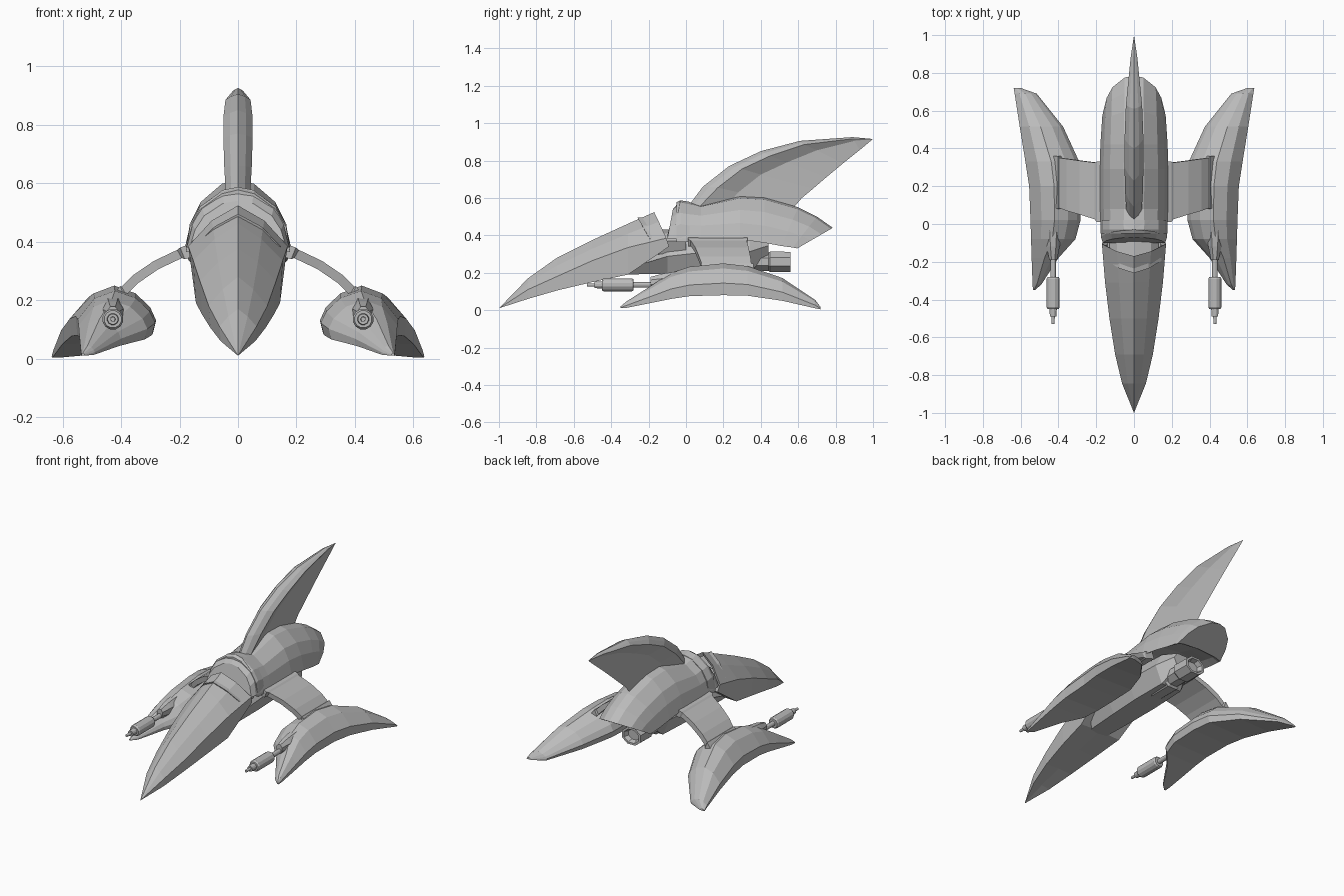
import bpy, bmesh, math

if "Cube" in bpy.data.objects:
    bpy.data.objects.remove(bpy.data.objects["Cube"], do_unlink=True)

grey = bpy.data.materials.new("hull_grey")
grey.use_nodes = True
COLOUR = (0.5, 0.5, 0.5, 1)
grey.diffuse_color = COLOUR
grey.node_tree.nodes["Principled BSDF"].inputs["Base Color"].default_value = COLOUR


def loft(name, rings, paired=False):
    """Skin a list of equal-length rings and cap both ends."""
    bm = bmesh.new()
    loops = [[bm.verts.new(p) for p in ring] for ring in rings]
    n = len(loops[0])
    for a, b in zip(loops, loops[1:]):
        for i in range(n):
            j = (i + 1) % n
            bm.faces.new((a[i], a[j], b[j], b[i]))
    bm.faces.new(loops[0])
    bm.faces.new(loops[-1])
    bmesh.ops.remove_doubles(bm, verts=bm.verts, dist=0.0005)
    bmesh.ops.recalc_face_normals(bm, faces=bm.faces)
    mesh = bpy.data.meshes.new(name)
    bm.to_mesh(mesh)
    bm.free()
    mesh.materials.append(grey)
    obj = bpy.data.objects.new(name, mesh)
    bpy.context.collection.objects.link(obj)
    if paired:
        obj.modifiers.new("other_side", 'MIRROR').use_mirror_merge = False
    return obj


def sym(half):
    """Complete a ring from its +x half, listed from top centre to bottom centre."""
    return half + [(-x, y, z) for x, y, z in reversed(half) if x > 0]


def tube(name, x, z, steps, sides, paired=False, stretch=1):
    """Stepped round part along y from (y, radius) pairs."""
    rings = []
    for y, r in steps:
        rings.append([(x + stretch * r * math.cos(a), y, z + r * math.sin(a))
                      for a in (math.tau * (i + 0.5) / sides for i in range(sides))])
    obj = loft(name, rings, paired)
    if sides > 8:
        bpy.context.view_layer.objects.active = obj
        obj.select_set(True)
        bpy.ops.object.shade_smooth_by_angle(angle=math.radians(25))
        obj.select_set(False)
    return obj


# Nose: ridged wedge with a slanted, hollow rear
rings = [[(0, -1, .015)] * 8]
for y, top, w, mid, low in [(-.845, .17, .063, .11, .06), (-.69, .28, .1, .18, .105),
                            (-.5, .375, .13, .265, .15), (-.31, .462, .153, .335, .19)]:
    rings.append(sym([(0, y, top), (w * .52, y, top - (top - mid) * .42),
                      (w, y, mid), (w * .94, y, low), (0, y, low + .005)]))
rear = sym([(0, -.17, .524), (.09, -.145, .472), (.17, -.105, .385),
            (.163, -.09, .34), (0, -.12, .33)])
rings[0] = [(0, -1, .01)] * len(rear)
inner = [(x * .86, y - .01, .38 + (z - .38) * .8) for x, y, z in rear]
deep = [(x, y - .08, z) for x, y, z in inner]
nose = loft("nose", rings + [rear, inner, deep])

# Neck joining nose to body
loft("neck", [sym([(0, y, .43), (.09, y, .41), (.13, y, .37), (.1, y, .3), (0, y, .28)])
              for y in (-.2, 0)])

# Body cowl: arched shell sweeping back
rings = []
for y, w, top, bot, dy in [(-.07, .165, .54, .38, -.03), (-.03, .175, .587, .38, -.04),
                           (.08, .18, .562, .385, 0), (.29, .182, .61, .378, 0),
                           (.42, .178, .602, .36, 0), (.6, .172, .55, .343, -.09),
                           (.7, .168, .5, .335, -.13), (.785, .163, .44, .33, -.19)]:
    h = top - bot
    half = [(w * u, y + dy * d, top - h * d)
            for u, d in [(0, 0), (.3, .05), (.7, .32), (.89, .62), (1, 1)]]
    half += [(w * .75, y + dy, bot + h * .12), (0, y + dy, bot + h * .2)]
    rings.append(sym(half))
loft("body_cowl", rings)

# Collar plate edge at the front of the cowl
loft("cowl_collar", [sym([(0, y, .587 - c), (.055, y, .574 - c), (.13, y, .52 - c),
                          (.165, y, .46 - c), (.178, y, .365),
                          (.14, y, .37), (0, y, .45)])
                     for y, c in ((-.05, .01), (-.03, 0), (.02, .008))])

# Belly keel and engine nozzle
loft("belly", [sym([(0, y, t), (w * .6, y, t), (w, y, (t + b) / 2 + .01),
                    (w * .6, y, b), (0, y, b)])
               for y, w, b, t in [(-.34, .1, .19, .22), (-.1, .12, .195, .36),
                                  (.1, .13, .2, .4), (.34, .12, .205, .4),
                                  (.44, .06, .29, .38)]])
tube("engine_nozzle", 0, .258, [(.2, .065), (.35, .065), (.36, .052), (.44, .052),
                                (.45, .06), (.56, .058), (.56, .045), (.53, .035)],
     8, stretch=1.25)

# Tail fin: thick leading edge stepping in to a thin blade
rings = []
for lead, ridge, step, trail, w in [
        ((-.0, .54), (.06, .54), (.2, .54), (.56, .53), .04),
        ((.09, .66), (.17, .655), (.28, .63), (.62, .6), .047),
        ((.23, .77), (.3, .755), (.4, .725), (.68, .65), .05),
        ((.4, .85), (.45, .825), (.54, .79), (.75, .71), .05),
        ((.61, .905), (.63, .885), (.7, .855), (.84, .785), .043),
        ((.89, .925), (.88, .915), (.9, .905), (.93, .857), .018)]:
    rings.append(sym([(0, *lead), (w * .55, lead[0] * .6 + ridge[0] * .4,
                                   lead[1] * .6 + ridge[1] * .4),
                      (w, *ridge), (.01, *step), (0, *trail)]))
rings.append([(0, 1, .915)] * len(rings[0]))
loft("tail_fin", rings)

# Struts: bent plates with a heavier frame at each end
loft("wing_struts", [[(x - .008, a, z - t), (x - .008, b, z - t), (x + .008, b, z + t),
                      (x + .008, a, z + t)]
                     for x, z, a, b, t in [(.13, .38, .01, .33, .022), (.19, .36, .01, .33, .02),
                                           (.2, .358, .025, .325, .014), (.28, .32, .05, .335, .014),
                                           (.35, .272, .07, .345, .014), (.39, .232, .085, .35, .014),
                                           (.395, .228, .08, .36, .02), (.425, .19, .09, .36, .02)]],
     paired=True)

# Side pods: crescents drooping at both ends
section = [(0, .3), (.07, .55), (.25, .84), (.52, 1), (.78, .84), (1, .38), (.98, 0), (.04, .04)]
pods = [(-.35, .525, .535, .01, .02), (-.32, .49, .537, .012, .045), (-.18, .4, .542, .04, .135),
        (-.08, .31, .545, .06, .2), (.02, .283, .548, .075, .232), (.2, .28, .555, .08, .25),
        (.33, .29, .575, .077, .235), (.515, .375, .605, .05, .172),
        (.69, .515, .632, .01, .055), (.72, .6, .637, .004, .016)]
loft("side_pods", [[(xi + (xo - xi) * u, y, b + (t - b) * v) for u, v in section]
                   for y, xi, xo, b, t in pods], paired=True)

# Cannons and their fairings
tube("cannon_fairings", .428, .15, [(-.19, .03), (-.12, .05), (-.02, .065), (.06, .05)],
     8, paired=True, stretch=.75)
tube("cannons", .428, .135, [(-.1, .015), (-.28, .015), (-.28, .03), (-.29, .036), (-.44, .036),
                             (-.45, .03), (-.45, .02), (-.49, .018), (-.49, .009),
                             (-.53, .008)], 12, paired=True)
